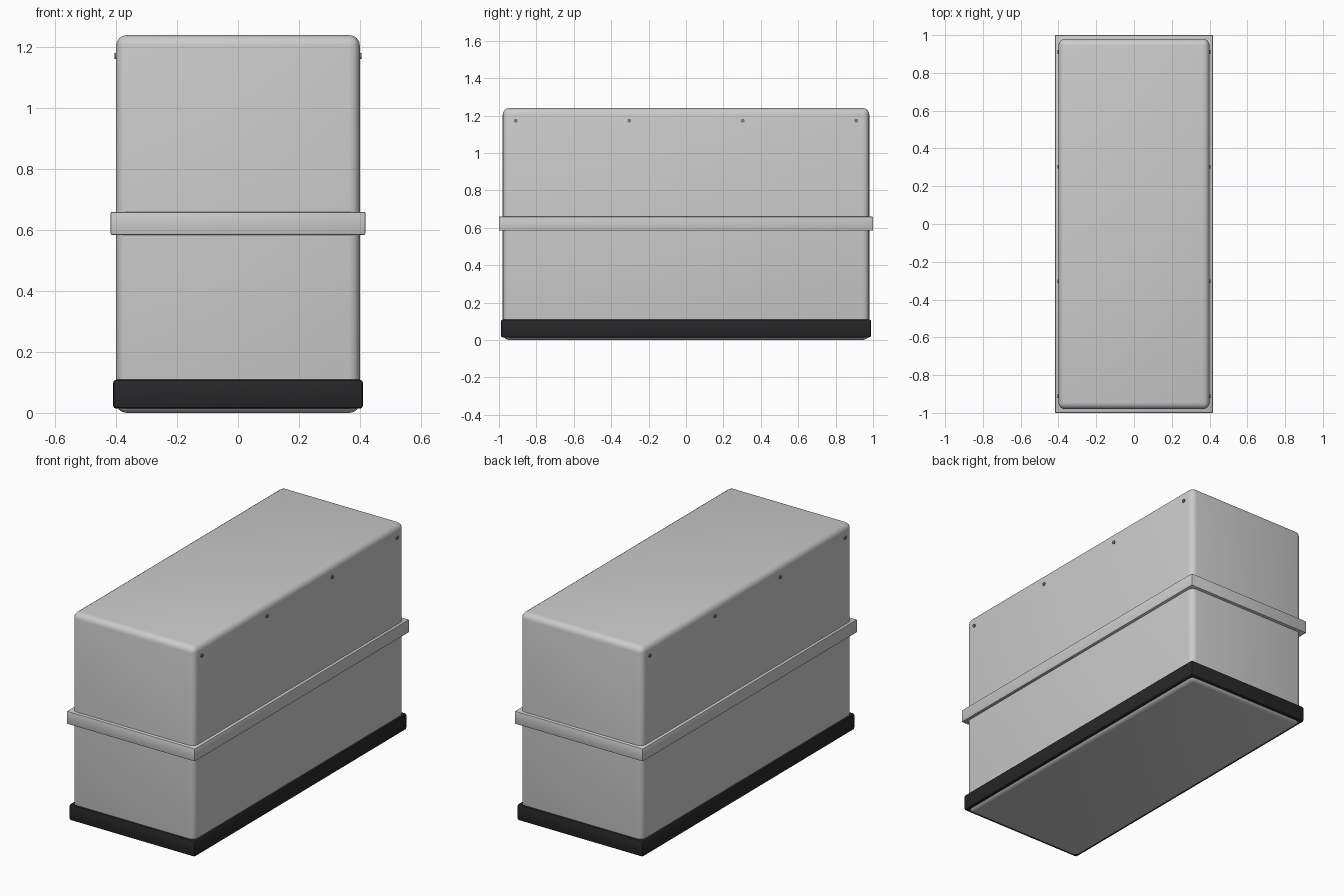
import bpy, math

if "Cube" in bpy.data.objects:
    bpy.data.objects.remove(bpy.data.objects["Cube"])


def rounded_box(name, hx, hy, z0, z1, bevel, segments, color=None):
    bpy.ops.mesh.primitive_cube_add(size=1, location=(0, 0, (z0 + z1) / 2))
    ob = bpy.context.object
    ob.name = name
    ob.scale = (2 * hx, 2 * hy, z1 - z0)
    bpy.ops.object.transform_apply(location=False, rotation=False, scale=True)
    mod = ob.modifiers.new("rounded_edges", 'BEVEL')
    mod.width = bevel
    mod.segments = segments
    bpy.ops.object.modifier_apply(modifier=mod.name)
    bpy.ops.object.shade_smooth_by_angle(angle=math.radians(40))
    if color:
        mat = bpy.data.materials.new(name + "_paint")
        mat.diffuse_color = color
        mat.use_nodes = True
        mat.node_tree.nodes["Principled BSDF"].inputs["Base Color"].default_value = mat.diffuse_color
        ob.data.materials.append(mat)
    return ob


# Main casing with soft edges
rounded_box("casing", 0.40, 0.98, 0.0, 1.24, 0.035, 4)

# Light trim band around the middle
rounded_box("trim_band", 0.418, 1.0, 0.584, 0.66, 0.005, 2, (0.8, 0.78, 0.79, 1))

# Black base skirt
rounded_box("base_skirt", 0.41, 0.99, 0.014, 0.109, 0.01, 2, (0.02, 0.02, 0.022, 1))

# Small rivets along the top of both long sides
for side in (-1, 1):
    for i in range(4):
        y = -0.91 + i * 0.6067
        bpy.ops.mesh.primitive_cylinder_add(
            vertices=12, radius=0.01, depth=0.012,
            location=(side * 0.4, y, 1.172), rotation=(0, math.pi / 2, 0))
        rivet = bpy.context.object
        rivet.name = f"rivet_{'left' if side < 0 else 'right'}_{i + 1}"
        bpy.ops.object.shade_smooth_by_angle(angle=math.radians(40))
        mat = bpy.data.materials.get("rivet_metal") or bpy.data.materials.new("rivet_metal")
        mat.diffuse_color = (0.2, 0.2, 0.2, 1)
        mat.use_nodes = True
        mat.node_tree.nodes["Principled BSDF"].inputs["Base Color"].default_value = mat.diffuse_color
        rivet.data.materials.append(mat)
